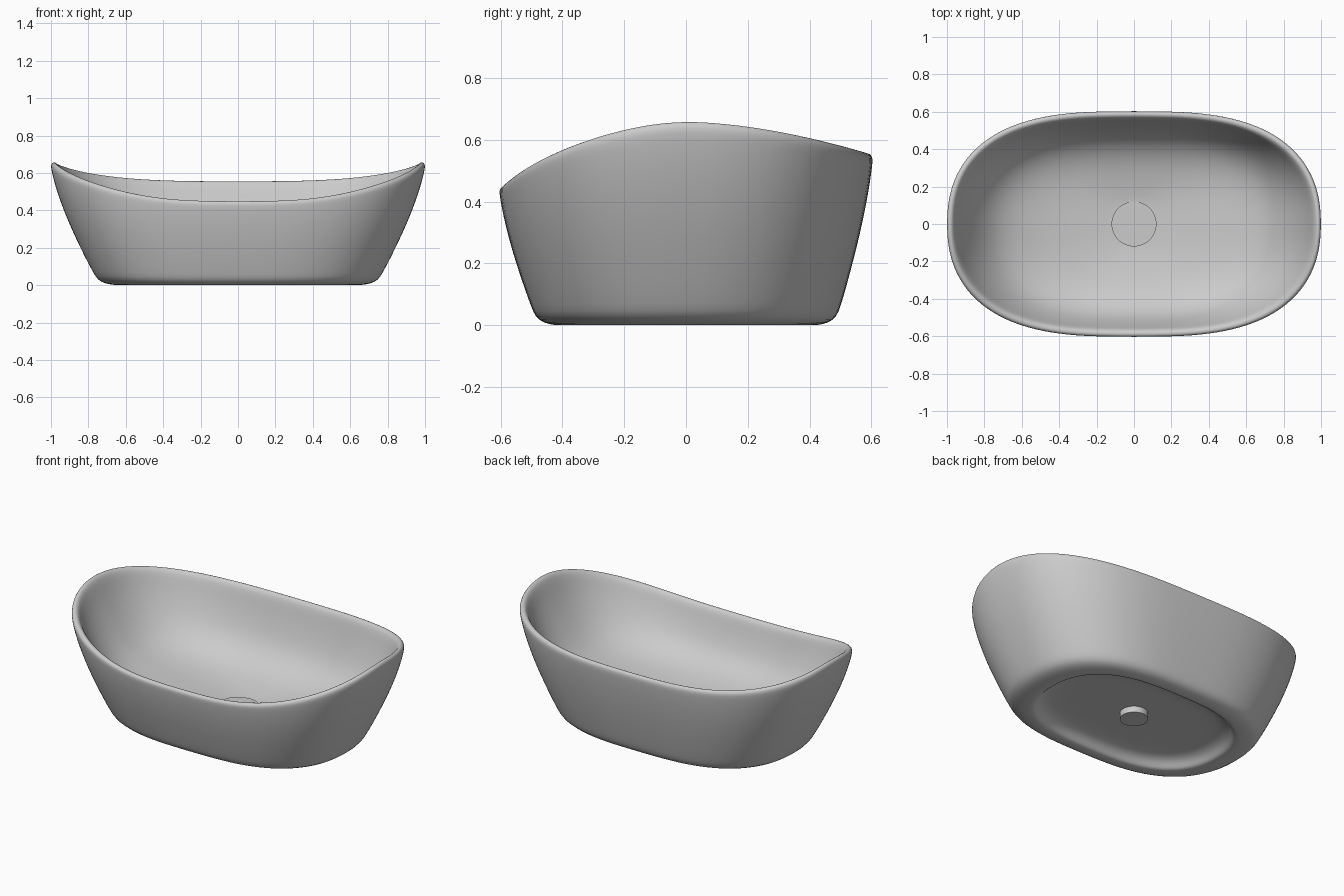
import bpy, bmesh, math

if "Cube" in bpy.data.objects:
    bpy.data.objects.remove(bpy.data.objects["Cube"])

SEG = 72
POW_X, POW_Y = 3.0, 2.3  # plan outline: |x|^POW_X + |y|^POW_Y = 1


def plan(i):
    # unit outline point with flattish sides and rounder ends
    a = 2 * math.pi * i / SEG
    c, s = math.cos(a), math.sin(a)
    return (math.copysign(abs(c) ** (2 / POW_X), c),
            math.copysign(abs(s) ** (2 / POW_Y), s))


def rim_height(v):
    # high ends, low front, medium back
    if v < 0:
        return 0.658 - 0.21 * (0.85 * abs(v) ** 1.75 + 0.15 * abs(v) ** 8)
    return 0.658 - 0.103 * abs(v) ** 1.7


def wall(s, t, inset=0.0):
    # s: 0 at the base outline, 1 at the rim outline; t: fraction of local height
    return (0.76 + 0.242 * s - inset, 0.495 + 0.11 * s - inset, 0.05, t)


# rings: half length, half width, base z, fraction of local rim height
rings = [
    # recessed underside
    (0.03, 0.03, 0.06, 0), (0.30, 0.19, 0.06, 0), (0.48, 0.29, 0.06, 0),
    (0.54, 0.335, 0.053, 0), (0.58, 0.365, 0.034, 0), (0.60, 0.382, 0.010, 0),
    (0.615, 0.394, 0.0, 0),
    # foot and rounded base corner
    (0.65, 0.425, 0.0, 0), (0.705, 0.46, 0.007, 0), (0.75, 0.488, 0.026, 0),
    # outer wall
    wall(0.06, 0.03), wall(0.21, 0.14), wall(0.48, 0.36), wall(0.72, 0.58),
    wall(0.90, 0.79), wall(0.98, 0.92), wall(1.0, 0.97),
    # rolled rim
    wall(1.0, 1.0, 0.008), wall(1.0, 1.003, 0.022), wall(1.0, 0.985, 0.036),
    # inner bowl
    wall(0.97, 0.93, 0.044), wall(0.87, 0.79, 0.050), wall(0.68, 0.62, 0.057),
    (0.81, 0.485, 0.06, 0.46), (0.74, 0.44, 0.07, 0.315), (0.65, 0.385, 0.08, 0.21),
    (0.54, 0.325, 0.088, 0.135), (0.42, 0.26, 0.096, 0.08), (0.29, 0.195, 0.101, 0.04),
    (0.19, 0.15, 0.104, 0.018), (0.12, 0.115, 0.107, 0), (0.03, 0.03, 0.107, 0),
]

# basin shell
bm = bmesh.new()
loops = []
for a, b, z0, t in rings:
    loop = []
    for i in range(SEG):
        u, v = plan(i)
        loop.append(bm.verts.new((a * u, b * v, z0 + t * (rim_height(v) - 0.05))))
    loops.append(loop)
for lo, hi in zip(loops, loops[1:]):
    for i in range(SEG):
        j = (i + 1) % SEG
        bm.faces.new((lo[i], lo[j], hi[j], hi[i]))
bm.faces.new(loops[0][::-1])
bm.faces.new(loops[-1])
bmesh.ops.recalc_face_normals(bm, faces=bm.faces)
for f in bm.faces:
    f.smooth = True
mesh = bpy.data.meshes.new("basin")
bm.to_mesh(mesh)
bm.free()
basin = bpy.data.objects.new("basin", mesh)
bpy.context.collection.objects.link(basin)
sub = basin.modifiers.new("smooth", 'SUBSURF')
sub.levels = sub.render_levels = 1


def disc(name, radius, z_low, z_high):
    bpy.ops.mesh.primitive_cylinder_add(vertices=48, radius=radius, depth=z_high - z_low,
                                        location=(0, 0, (z_low + z_high) / 2))
    ob = bpy.context.object
    ob.name = name
    bpy.ops.object.shade_smooth_by_angle(angle=math.radians(35))


# drain cover in the bowl and outlet stub below
disc("drain_cover", 0.12, 0.095, 0.117)
disc("drain_outlet", 0.08, 0.022, 0.08)
